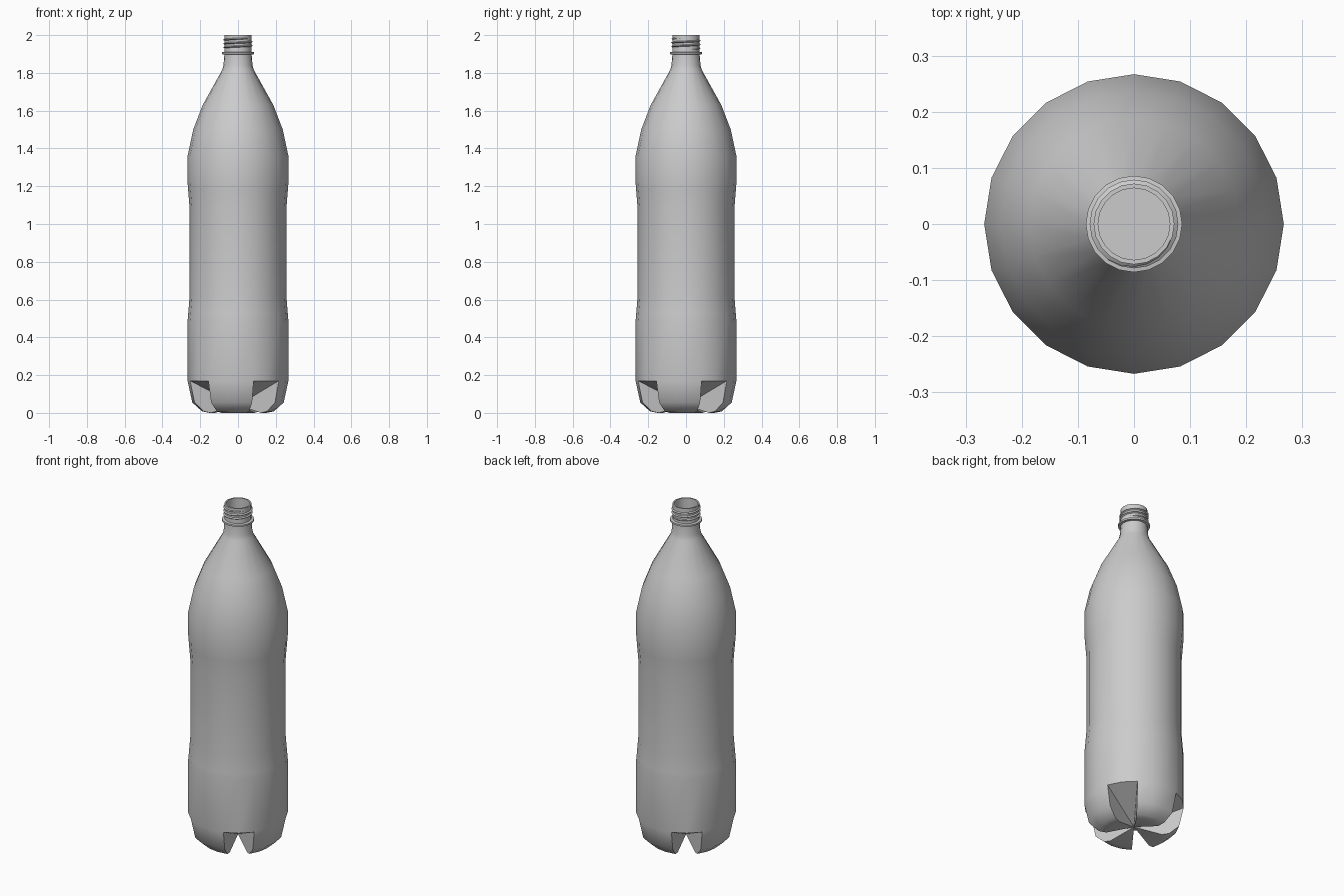
import bpy, bmesh, math

if "Cube" in bpy.data.objects:
    bpy.data.objects.remove(bpy.data.objects["Cube"])

SIDES = 20


def ring(bm, r, z, n=SIDES):
    return [bm.verts.new((r * math.cos(2 * math.pi * k / n),
                          r * math.sin(2 * math.pi * k / n), z)) for k in range(n)]


def bridge(bm, a, b, skip=lambda k: False):
    n = len(a)
    for k in range(n):
        if not skip(k):
            j = (k + 1) % n
            bm.faces.new((a[k], a[j], b[j], b[k]))


def finish(bm, name, angle):
    loose = [v for v in bm.verts if not v.link_faces]
    bmesh.ops.delete(bm, geom=loose, context='VERTS')
    bmesh.ops.recalc_face_normals(bm, faces=bm.faces)
    mesh = bpy.data.meshes.new(name)
    bm.to_mesh(mesh)
    bm.free()
    obj = bpy.data.objects.new(name, mesh)
    bpy.context.collection.objects.link(obj)
    bpy.ops.object.select_all(action='DESELECT')
    obj.select_set(True)
    bpy.context.view_layer.objects.active = obj
    bpy.ops.object.shade_smooth_by_angle(angle=math.radians(angle))
    return obj


# Bottle: four feet, waisted body, shoulder, neck and inner mouth
bm = bmesh.new()
foot = [(0.15, 0.0), (0.19, 0.008), (0.242, 0.055), (0.267, 0.17)]
upper = [(0.267, 0.485), (0.264, 0.52), (0.256, 0.62), (0.256, 1.08), (0.264, 1.18),
         (0.267, 1.22), (0.267, 1.36), (0.237, 1.5), (0.187, 1.63), (0.084, 1.815),
         (0.077, 1.84), (0.072, 1.9), (0.072, 2.0),
         (0.064, 2.0), (0.064, 1.84)]
notch = lambda k: k % 5 in (1, 2)
center = bm.verts.new((0, 0, 0.04))
foot_rings = [ring(bm, r, z) for r, z in foot]
for a, b in zip(foot_rings, foot_rings[1:]):
    bridge(bm, a, b, notch)
top = foot_rings[-1]
for k in range(SIDES):
    j = (k + 1) % SIDES
    # Notch ceiling or underside of a foot
    bm.faces.new((center, top[k], top[j]) if notch(k)
                 else (center, foot_rings[0][k], foot_rings[0][j]))
    # Radial walls at both sides of every notch
    if k % 5 in (1, 3):
        bm.faces.new([center] + [r[k] for r in foot_rings])
prev = top
for r, z in upper:
    cur = ring(bm, r, z)
    bridge(bm, prev, cur)
    prev = cur
bm.faces.new(prev)
finish(bm, "bottle_body", 50)

# Support collar below the thread
bm = bmesh.new()
rings = [ring(bm, r, z) for r, z in
         [(0.068, 1.897), (0.086, 1.899), (0.086, 1.909), (0.068, 1.912)]]
for a, b in zip(rings, rings[1:] + rings[:1]):
    bridge(bm, a, b)
finish(bm, "neck_collar", 30)

# Screw thread: triangular ridge swept along a helix
bm = bmesh.new()
turns, steps = 3, 20
sections = []
for i in range(turns * steps + 1):
    t = i / (turns * steps)
    a = 2 * math.pi * i / steps
    z = 1.925 + 0.06 * t
    fade = min(1, 8 * t, 8 * (1 - t))
    pts = [(0.069, -0.007), (0.071 + 0.008 * fade, 0), (0.069, 0.007)]
    sections.append([bm.verts.new((r * math.cos(a), r * math.sin(a), z + dz)) for r, dz in pts])
for a, b in zip(sections, sections[1:]):
    bridge(bm, a, b)
bm.faces.new(sections[0])
bm.faces.new(sections[-1])
finish(bm, "neck_thread", 30)
